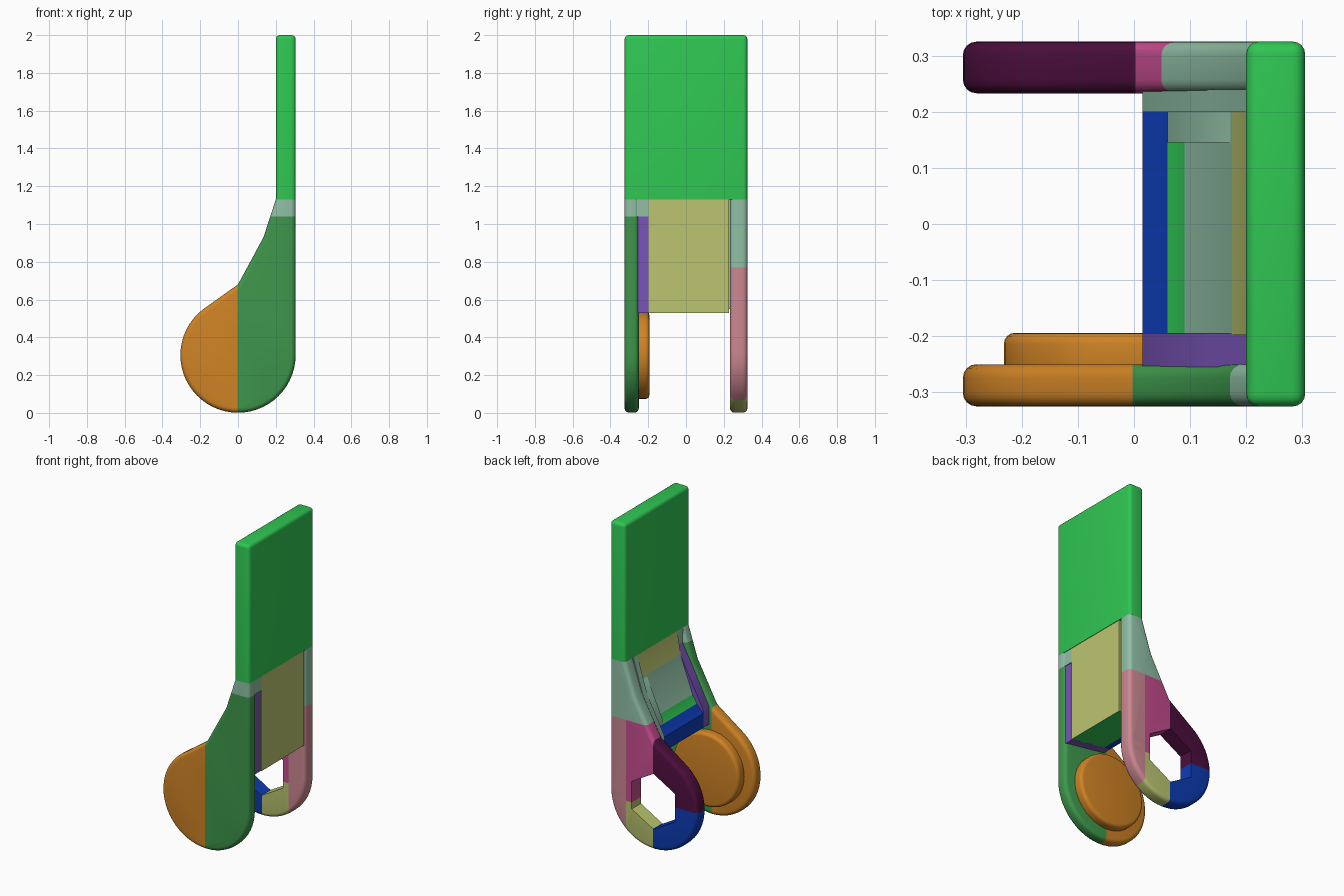
import bpy, bmesh, math
from mathutils import Vector

if "Cube" in bpy.data.objects:
    bpy.data.objects.remove(bpy.data.objects["Cube"], do_unlink=True)


def lin(c):
    c /= 255
    return c / 12.92 if c <= 0.04045 else ((c + 0.055) / 1.055) ** 2.4


PALETTE = {
    "green": (47, 198, 82), "pale_teal": (145, 192, 166), "olive_yellow": (187, 197, 112),
    "violet": (122, 84, 184), "dark_green": (62, 150, 75), "orange": (207, 131, 37),
    "pink": (203, 135, 145), "blue": (12, 60, 182), "dark_plum": (78, 14, 62),
    "magenta": (198, 77, 143),
}
NAMES = list(PALETTE)
MATS = []
for name, rgb in PALETTE.items():
    m = bpy.data.materials.new(name)
    m.use_nodes = True
    col = tuple(lin(v) for v in rgb) + (1,)
    m.diffuse_color = col
    m.node_tree.nodes["Principled BSDF"].inputs["Base Color"].default_value = col
    MATS.append(m)


def slab(name, profile, y0, y1, rim=0.0, flat_z=None):
    """Extrude an (x, z) profile along y; round its rims except at height flat_z."""
    bm = bmesh.new()
    front = [bm.verts.new((x, y0, z)) for x, z in profile]
    back = [bm.verts.new((x, y1, z)) for x, z in profile]
    bm.faces.new(front)
    bm.faces.new(back[::-1])
    n = len(profile)
    for i in range(n):
        j = (i + 1) % n
        bm.faces.new((front[j], front[i], back[i], back[j]))
    bmesh.ops.recalc_face_normals(bm, faces=bm.faces)
    if rim:
        def keep(e):
            a, b = e.verts
            if flat_z is not None and all(abs(v.co.z - flat_z) < 1e-4 for v in e.verts):
                return False
            return abs(a.co.y - b.co.y) < 1e-5
        bmesh.ops.bevel(bm, geom=[e for e in bm.edges if keep(e)], offset=rim,
                        segments=4, profile=0.5, affect='EDGES')
    me = bpy.data.meshes.new(name)
    bm.to_mesh(me)
    bm.free()
    ob = bpy.data.objects.new(name, me)
    bpy.context.collection.objects.link(ob)
    return ob


def paint(ob, rule, cuts=()):
    """Cut along x or z planes and colour each face with rule(centre, normal)."""
    bm = bmesh.new()
    bm.from_mesh(ob.data)
    if cuts:
        bmesh.ops.triangulate(bm, faces=[f for f in bm.faces if len(f.verts) > 4])
    for axis, d in cuts:
        no = Vector((1, 0, 0)) if axis == "x" else Vector((0, 0, 1))
        bmesh.ops.bisect_plane(bm, geom=bm.verts[:] + bm.edges[:] + bm.faces[:],
                               plane_co=no * d, plane_no=no, dist=1e-5)
    ob.data.materials.clear()
    used = []
    bm.normal_update()
    for f in bm.faces:
        c = rule(f.calc_center_median(), f.normal)
        if c not in used:
            used.append(c)
        f.material_index = used.index(c)
    bm.to_mesh(ob.data)
    bm.free()
    for c in used:
        ob.data.materials.append(MATS[NAMES.index(c)])
    bpy.ops.object.select_all(action='DESELECT')
    ob.select_set(True)
    bpy.context.view_layer.objects.active = ob
    bpy.ops.object.shade_smooth_by_angle(angle=math.radians(35))


def circle(r, cz, a0, a1, n):
    return [(r * math.cos(math.radians(a0 + (a1 - a0) * i / n)),
             cz + r * math.sin(math.radians(a0 + (a1 - a0) * i / n))) for i in range(n + 1)]


# Teardrop outline shared by both side plates
R, CZ, TOP = 0.305, 0.306, 1.13
teardrop = [(0.305, TOP), (0.2, TOP), (0.135, 0.93), (0, 0.68)] + circle(R, CZ, 128, 360, 36)

# Upright board
board = slab("upright_board", [(0.2, TOP), (0.305, TOP), (0.305, 2), (0.2, 2)], -0.325, 0.325)
bm = bmesh.new()
bm.from_mesh(board.data)
bmesh.ops.bevel(bm, geom=[e for e in bm.edges if max(v.co.z for v in e.verts) > 1.9],
                offset=0.022, segments=4, profile=0.5, affect='EDGES')
bm.to_mesh(board.data)
bm.free()
paint(board, lambda c, n: "green")

# Front side plate
front = slab("front_side_plate", teardrop, -0.325, -0.25, 0.024, TOP)
paint(front, lambda c, n: "pale_teal" if c.z > 1.04 else "orange" if c.x < -0.003 else "dark_green",
      [("z", 1.04), ("x", -0.003)])

# Raised round pad on the inside of the front plate
pad = slab("round_pad", circle(0.232, CZ, 0, 352.5, 47), -0.27, -0.194, 0.02)
paint(pad, lambda c, n: "orange")

# Back side plate with a six-sided hole
back = slab("back_side_plate", teardrop, 0.233, 0.325, 0.024, TOP)
cutter = slab("hole_cutter", circle(0.175, CZ, 30, 330, 5), 0.1, 0.45)
cutter.hide_render = True
mod = back.modifiers.new("hole", 'BOOLEAN')
mod.operation, mod.solver, mod.object = 'DIFFERENCE', 'EXACT', cutter
bpy.context.view_layer.objects.active = back
bpy.ops.object.modifier_apply(modifier=mod.name)
bpy.data.objects.remove(cutter, do_unlink=True)


def back_rule(c, n):
    if c.z > 0.77:
        return "pale_teal"
    if c.x > 0.19:
        return "pink"
    if c.x > 0.003:
        return "magenta" if c.z > 0.26 else "olive_yellow"
    return "dark_plum" if c.z > 0.31 else "blue"


paint(back, back_rule, [("z", 0.77), ("x", 0.19), ("x", 0.003), ("z", 0.26), ("z", 0.31)])

# Central web between the plates, with a stepped sloping inner side
web = slab("central_web", [(0.302, 0.53), (0.302, TOP), (0.2, TOP), (0.175, 0.99), (0.09, 0.76),
                           (0.06, 0.71), (0.015, 0.66), (0.015, 0.57)], -0.198, 0.228)


def web_rule(c, n):
    if n.z < -0.5 and c.x > 0.06:
        return "green"
    if c.x > 0.175:
        return "olive_yellow"
    return "pale_teal" if c.x > 0.09 else "green" if c.x > 0.06 else "blue"


paint(web, web_rule, [("x", 0.175), ("x", 0.09), ("x", 0.06)])

# Cheeks lining the inside of both plates
cheek = [(0.2, 1.04), (0.13, 0.9), (0.015, 0.68), (0.015, 0.57)]
paint(slab("front_cheek", [(0.297, 0.53), (0.297, 1.04)] + cheek, -0.255, -0.194),
      lambda c, n: "violet")
paint(slab("front_cheek_cap", [(0.2, 1.04), (0.302, 1.04), (0.302, TOP), (0.2, TOP)], -0.26, -0.197),
      lambda c, n: "pale_teal")
paint(slab("back_cheek", [(0.29, 0.55), (0.29, TOP), (0.2, TOP)] + cheek[1:], 0.2, 0.24),
      lambda c, n: "pale_teal")
paint(slab("back_cheek_step", [(0.28, 0.58), (0.2, 1.0), (0.17, 0.98), (0.06, 0.735), (0.06, 0.6)],
           0.145, 0.21), lambda c, n: "pale_teal")
